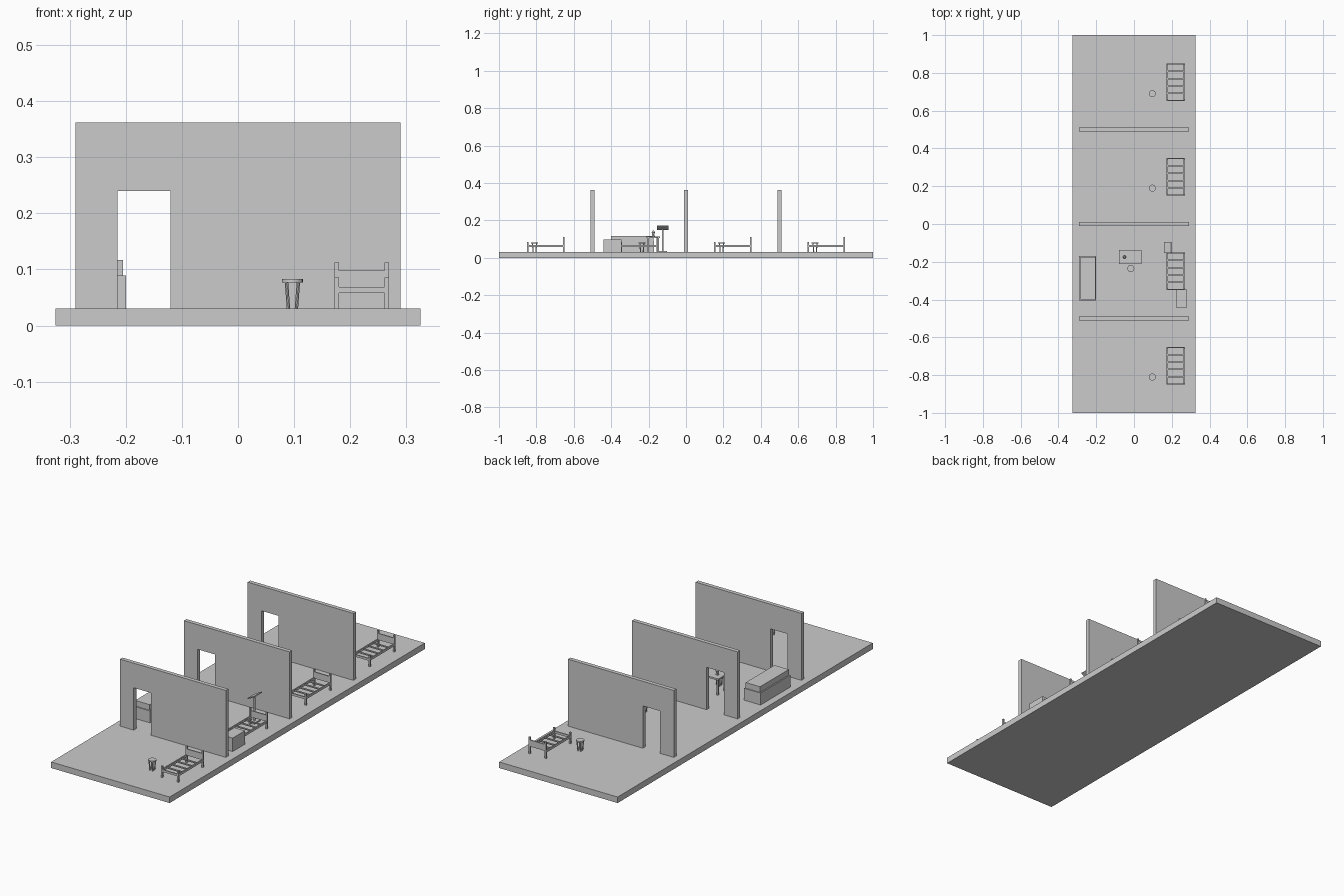
import bpy, bmesh, math
from mathutils import Vector

if "Cube" in bpy.data.objects:
    bpy.data.objects.remove(bpy.data.objects["Cube"])

F = 0.03  # floor level


def make(name, bm):
    bmesh.ops.recalc_face_normals(bm, faces=bm.faces)
    me = bpy.data.meshes.new(name)
    bm.to_mesh(me)
    bm.free()
    ob = bpy.data.objects.new(name, me)
    bpy.context.collection.objects.link(ob)
    return ob


def add_box(bm, x0, x1, y0, y1, z0, z1):
    vs = bmesh.ops.create_cube(bm, size=1)['verts']
    for v in vs:
        v.co = Vector(((x0 + x1) / 2 + v.co.x * (x1 - x0),
                       (y0 + y1) / 2 + v.co.y * (y1 - y0),
                       (z0 + z1) / 2 + v.co.z * (z1 - z0)))


def boxes(name, *items):
    bm = bmesh.new()
    for b in items:
        add_box(bm, *b)
    return make(name, bm)


def rod(bm, a, b, r1, r2, n=8):
    a, b = Vector(a), Vector(b)
    vs = bmesh.ops.create_cone(bm, cap_ends=True, segments=n, radius1=r1,
                               radius2=r2, depth=(b - a).length)['verts']
    q = (b - a).to_track_quat('Z', 'Y')
    for v in vs:
        v.co = q @ v.co + (a + b) / 2


def wall(y):
    bm = bmesh.new()
    outline = [(-.29, F), (-.215, F), (-.215, .24), (-.12, .24), (-.12, F),
               (.29, F), (.29, .362), (-.29, .362)]
    face = bm.faces.new([bm.verts.new((x, y - .01, z)) for x, z in outline])
    ext = bmesh.ops.extrude_face_region(bm, geom=[face])['geom']
    bmesh.ops.translate(bm, vec=(0, .02, 0),
                        verts=[g for g in ext if isinstance(g, bmesh.types.BMVert)])
    make("partition_wall", bm)


def bed(y):
    x0, x1, a, b, w = .172, .269, y - .1, y + .1, .008
    parts = []
    for yy, top in ((a, .086), (b - w, .112)):
        for xx in (x0, x1 - w):
            parts.append((xx, xx + w, yy, yy + w, F, top))
    boxes("bed_posts", *parts)
    boxes("bed_side_rails", *[(xx, xx + .006, a + w, b - w, .059, .07)
                              for xx in (x0 + .001, x1 - .007)])
    boxes("bed_headboard", (x0 + w, x1 - w, b - .007, b - .001, .066, .098))
    boxes("bed_foot_rail", (x0 + w, x1 - w, a + .001, a + .007, .058, .069))
    boxes("bed_slats", *[(x0 + .006, x1 - .006, a + .039 * i - .004 + .002,
                          a + .039 * i + .006, .061, .066) for i in range(1, 5)])


def stool(x, y):
    bm = bmesh.new()
    rod(bm, (x, y, .077), (x, y, .083), .0185, .0185, 20)
    make("stool_seat", bm)
    bm = bmesh.new()
    for i in range(4):
        t = math.pi / 4 + i * math.pi / 2
        c, s = math.cos(t), math.sin(t)
        rod(bm, (x + .010 * c, y + .010 * s, F), (x + .015 * c, y + .015 * s, .078), .003, .003)
    make("stool_legs", bm)


boxes("floor_slab", (-.325, .325, -1, 1, 0, F))
for y in (-.5, 0, .5):
    wall(y)
for y in (-.75, -.25, .25, .75):
    bed(y)
for p in ((.097, .69), (.097, .19), (-.017, -.236), (.097, -.81)):
    stool(*p)

# Long chest against the left side
boxes("chest_body", (-.29, -.2, -.405, -.17, F, .089))
boxes("chest_lid", (-.284, -.205, -.4, -.175, .089, .117))

# Table with a bottle
boxes("table_top", (-.08, .04, -.212, -.138, .107, .115))
boxes("table_legs", *[(x, x + .008, y, y + .008, F, .107)
                      for x in (-.074, .026) for y in (-.206, -.152)])
bm = bmesh.new()
rod(bm, (-.05, -.175, .115), (-.05, -.175, .119), .008, .008, 14)
rod(bm, (-.05, -.175, .119), (-.05, -.175, .126), .003, .003, 10)
rod(bm, (-.05, -.175, .126), (-.05, -.175, .135), .006, .009, 14)
rod(bm, (-.05, -.175, .135), (-.05, -.175, .145), .009, .004, 14)
make("table_lamp", bm)

# Reading stand with tilted top
boxes("stand_base", (.162, .195, -.148, -.102, F, .037))
boxes("stand_post", (.175, .182, -.128, -.121, F, .158))
top = boxes("stand_top", (-.021, .021, -.03, .03, -.0025, .0025))
top.rotation_euler = (0, -math.radians(28), 0)
top.location = (.179, -.124, .16)

# Low cabinet at the foot of the bed
boxes("cabinet", (.222, .28, -.442, -.346, F, .097))
